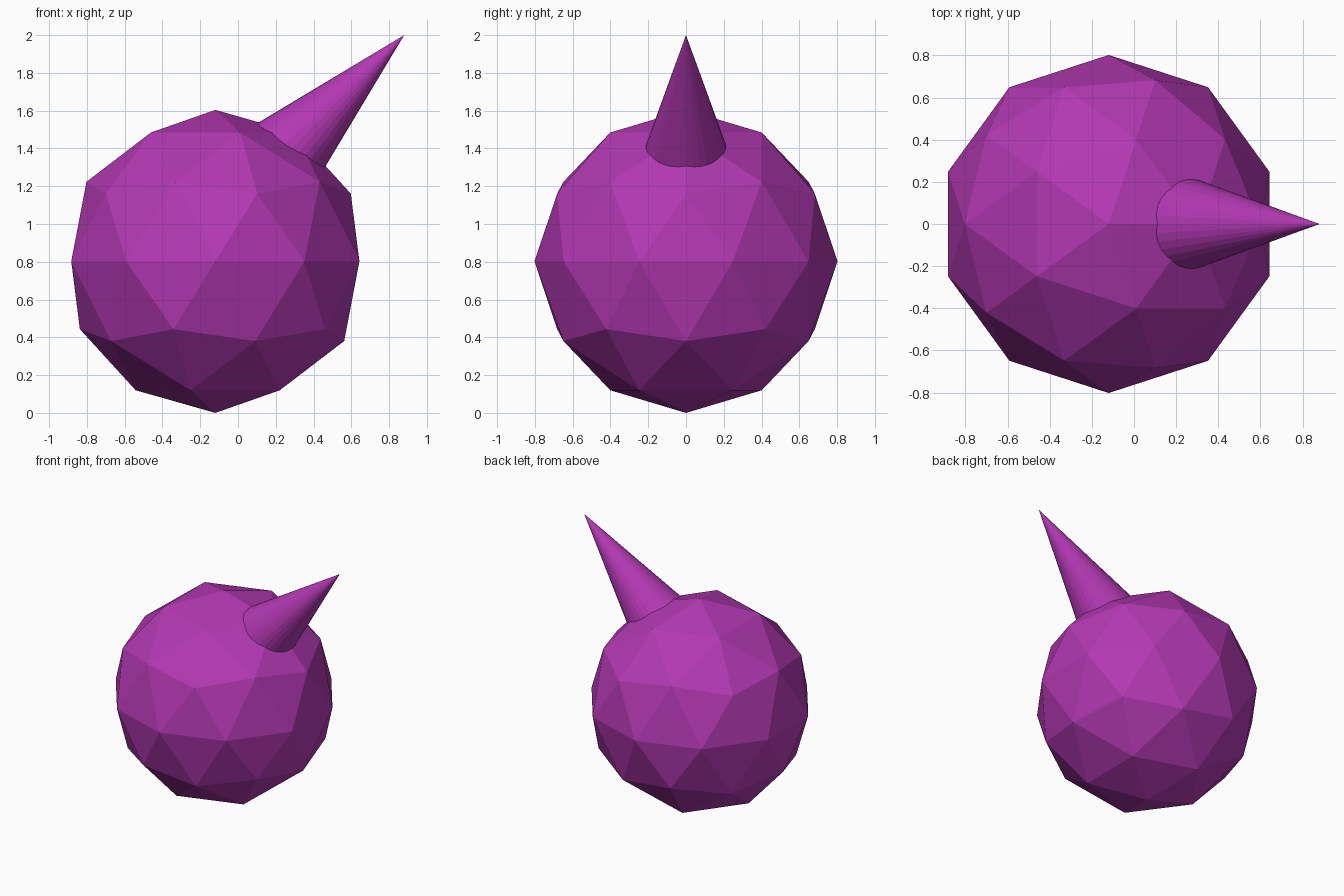
import bpy
import math
from mathutils import Vector

if "Cube" in bpy.data.objects:
    bpy.data.objects.remove(bpy.data.objects["Cube"])

purple = bpy.data.materials.new("purple")
purple.diffuse_color = (0.45, 0.04, 0.45, 1.0)
purple.use_nodes = True
purple.node_tree.nodes["Principled BSDF"].inputs["Base Color"].default_value = purple.diffuse_color

R = 0.802                      # ball radius
TIP = Vector((0.88, 0, 2.0))   # spike tip
DEPTH, BASE = 1.0, 0.25        # spike size


def finish(name):
    ob = bpy.context.object
    ob.name = name
    ob.data.materials.append(purple)
    bpy.ops.object.shade_flat()


# Faceted ball
bpy.ops.mesh.primitive_ico_sphere_add(subdivisions=2, radius=R, location=(-0.12, 0, R))
finish("ball")

# Spike leaning 45 degrees, its base sunk inside the ball
axis = Vector((1, 0, 1)).normalized()
bpy.ops.mesh.primitive_cone_add(vertices=32, radius1=BASE, radius2=0, depth=DEPTH,
                                location=TIP - axis * DEPTH / 2,
                                rotation=(0, math.radians(45), 0))
finish("spike")
